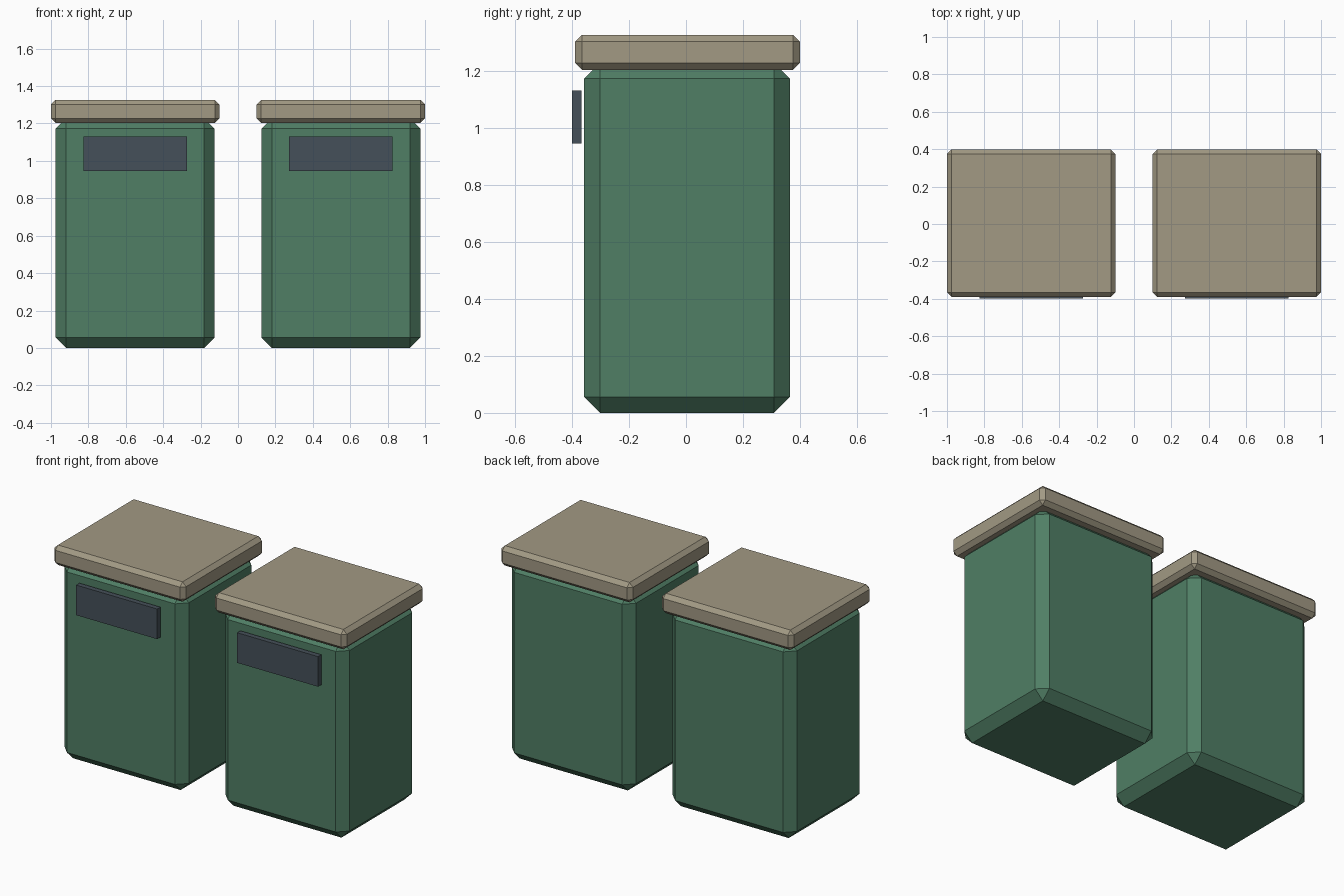
import bpy
import bmesh

if "Cube" in bpy.data.objects:
    bpy.data.objects.remove(bpy.data.objects["Cube"])


def make_material(name, color):
    mat = bpy.data.materials.new(name)
    mat.diffuse_color = (*color, 1.0)
    mat.use_nodes = True
    mat.node_tree.nodes["Principled BSDF"].inputs["Base Color"].default_value = mat.diffuse_color
    return mat


def add_box(name, lo, hi, mat, chamfer=0.0):
    """Box between two corners, with optional one-step chamfer on every edge."""
    size = [b - a for a, b in zip(lo, hi)]
    mesh = bpy.data.meshes.new(name)
    bm = bmesh.new()
    bmesh.ops.create_cube(bm, size=1.0)
    bmesh.ops.scale(bm, vec=size, verts=bm.verts)
    if chamfer:
        bmesh.ops.bevel(bm, geom=bm.edges[:], offset=chamfer, segments=1,
                        affect='EDGES', profile=0.5)
    bm.to_mesh(mesh)
    bm.free()
    mesh.materials.append(mat)
    obj = bpy.data.objects.new(name, mesh)
    obj.location = [(a + b) / 2 for a, b in zip(lo, hi)]
    bpy.context.collection.objects.link(obj)
    return obj


green = make_material("green_paint", (0.08, 0.21, 0.13))
beige = make_material("beige_lid", (0.36, 0.32, 0.23))
slate = make_material("slate_panel", (0.06, 0.08, 0.10))

# Two identical bins, side by side
for side, cx in (("left", -0.55), ("right", 0.55)):
    # Chamfered body, its top tucked into the lid
    add_box(f"{side}_bin_body", (cx - 0.425, -0.358, 0.0),
            (cx + 0.425, 0.365, 1.228), green, 0.056)
    # Overhanging lid
    add_box(f"{side}_bin_lid", (cx - 0.45, -0.389, 1.203),
            (cx + 0.45, 0.399, 1.326), beige, 0.024)
    # Dark opening panel standing just off the front
    add_box(f"{side}_bin_slot_panel", (cx - 0.277, -0.399, 0.945),
            (cx + 0.277, -0.367, 1.131), slate)
